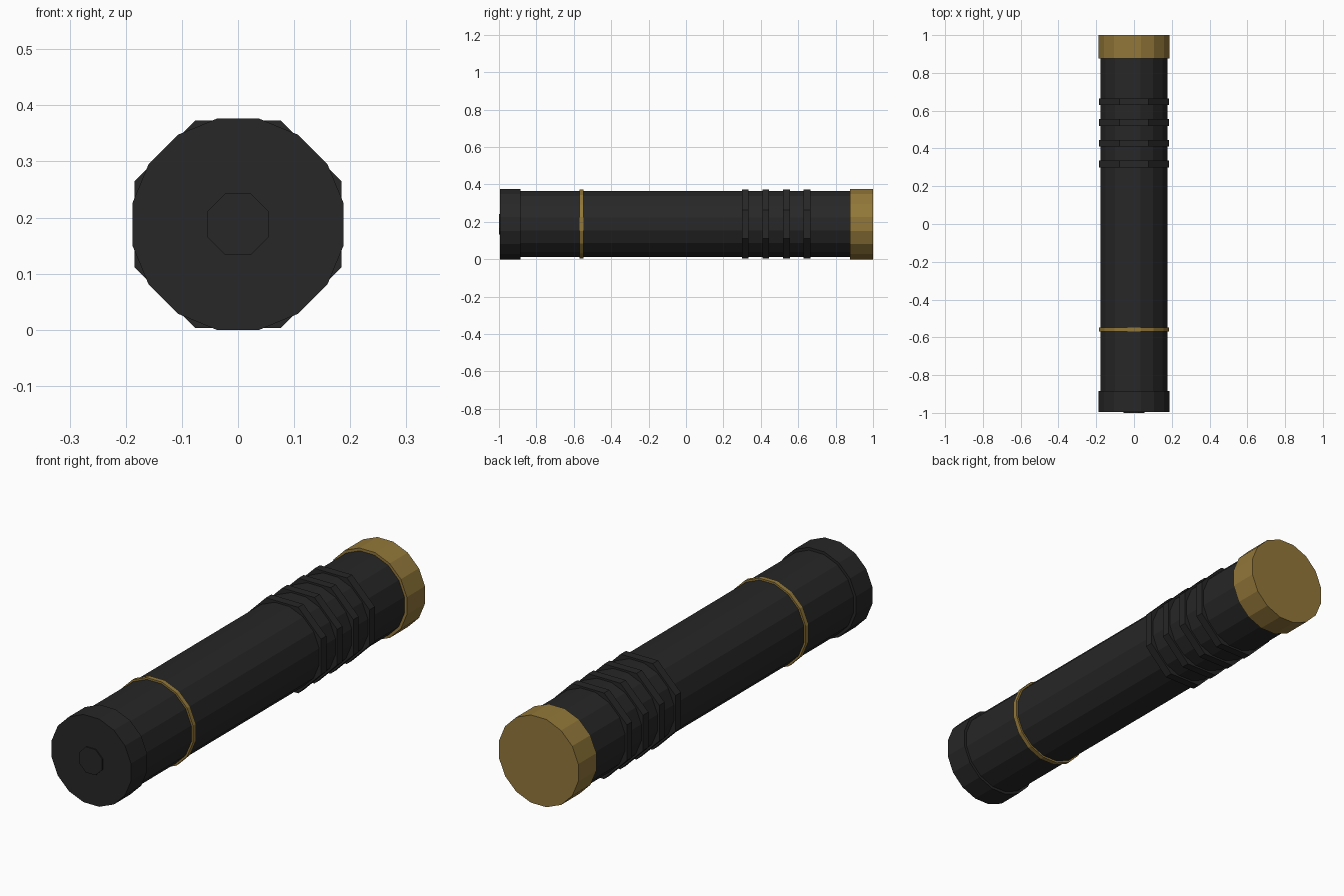
import bpy
import math
from mathutils import Matrix

cube = bpy.data.objects.get("Cube")
if cube:
    bpy.data.objects.remove(cube, do_unlink=True)


def make_material(name, color):
    mat = bpy.data.materials.new(name)
    mat.use_nodes = True
    mat.diffuse_color = color
    mat.node_tree.nodes["Principled BSDF"].inputs["Base Color"].default_value = color
    return mat


black = make_material("matte black", (0.02, 0.02, 0.02, 1))
gold = make_material("aged gold", (0.29, 0.185, 0.042, 1))
AXIS_Z = 0.188


def prism(name, sides, radius, y_start, y_end, mat):
    """Flat-sided cylinder lying along y, with a flat facet on top."""
    bpy.ops.mesh.primitive_cylinder_add(
        vertices=sides, radius=radius, depth=y_end - y_start,
        location=(0, (y_start + y_end) / 2, AXIS_Z))
    obj = bpy.context.object
    obj.name = name
    turn = Matrix.Rotation(math.pi / 2, 4, 'X') @ Matrix.Rotation(math.pi / sides, 4, 'Z')
    obj.data.transform(turn)
    obj.data.materials.append(mat)
    return obj


# Main tube
prism("handle_body", 16, 0.18, -0.95, 0.95, black)

# Front end cap with its button
prism("front_cap", 16, 0.192, -0.995, -0.885, black)
prism("front_button", 8, 0.0595, -1.0, -0.98, black)

# Gold trim
prism("gold_band", 16, 0.188, -0.569, -0.549, gold)
prism("back_cap", 16, 0.192, 0.877, 1.0, gold)

# Octagonal grip rings
for i in range(4):
    y = 0.317 + i * 0.11
    prism(f"grip_ring_{i + 1}", 8, 0.2, y - 0.018, y + 0.018, black)
